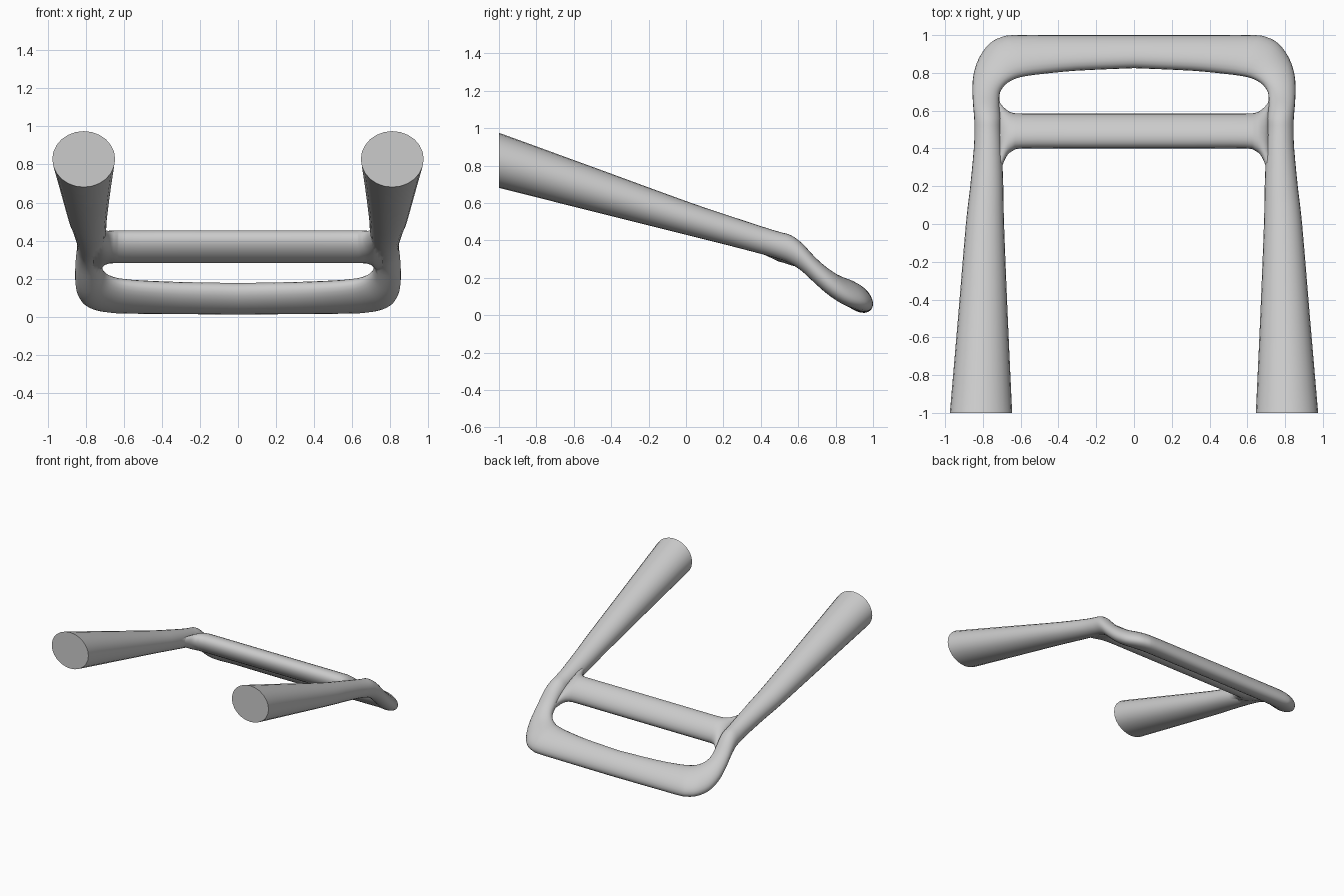
import bpy, bmesh, math
from mathutils import Vector

cube = bpy.data.objects.get("Cube")
if cube:
    bpy.data.objects.remove(cube, do_unlink=True)

SIDES = 24   # points round each tube section
STEPS = 3    # sections between two control sections

grey = bpy.data.materials.new("light grey")
grey.use_nodes = True
grey.diffuse_color = (0.6, 0.6, 0.6, 1)
grey.node_tree.nodes["Principled BSDF"].inputs["Base Color"].default_value = (0.6, 0.6, 0.6, 1)

# Side profile of the centre line: (y, z)
PROFILE = [(-1, .828), (0, .52), (.4, .402), (.5, .372), (.56, .351), (.62, .31),
           (.7, .23), (.8, .145), (.9, .085), (1, .06)]


def height(y):
    for (y0, z0), (y1, z1) in zip(PROFILE, PROFILE[1:]):
        if y <= y1:
            return z0 + (z1 - z0) * (y - y0) / (y1 - y0)
    return PROFILE[-1][1]


def refine(rows):
    """Smooth the control sections with a Catmull-Rom curve."""
    out = []
    for i in range(len(rows) - 1):
        p0, p1 = rows[max(i - 1, 0)], rows[i]
        p2, p3 = rows[i + 1], rows[min(i + 2, len(rows) - 1)]
        for s in range(STEPS):
            t = s / STEPS
            out.append([.5 * (2 * b + (c - a) * t + (2 * a - 5 * b + 4 * c - d) * t * t
                              + (3 * b - a - 3 * c + d) * t ** 3)
                        for a, b, c, d in zip(p0, p1, p2, p3)])
    return out + [list(rows[-1])]


def half_tube(name, sections):
    """Loft ellipses from the +x end to x = 0, then mirror.
    Section: edge point x, y; opposite edge point x, y; half thickness."""
    rows = [(ax, ay, height(ay), bx, by, height(by), h) for ax, ay, bx, by, h in sections]
    bm = bmesh.new()
    rings = []
    for r in refine(rows):
        p, q = Vector(r[0:3]), Vector(r[3:6])
        centre, side, up = (p + q) / 2, (p - q) / 2, Vector((0, 0, r[6]))
        rings.append([bm.verts.new(centre + side * math.cos(a) + up * math.sin(a))
                      for a in (2 * math.pi * k / SIDES for k in range(SIDES))])
    for r0, r1 in zip(rings, rings[1:]):
        for k in range(SIDES):
            n = (k + 1) % SIDES
            bm.faces.new((r0[k], r0[n], r1[n], r1[k]))
    bm.faces.new(rings[0])
    # mirror across x = 0 and weld the seam
    copy = bmesh.ops.duplicate(bm, geom=bm.verts[:] + bm.edges[:] + bm.faces[:])["geom"]
    for v in copy:
        if isinstance(v, bmesh.types.BMVert):
            v.co.x *= -1
    bmesh.ops.remove_doubles(bm, verts=bm.verts[:], dist=1e-4)
    bmesh.ops.recalc_face_normals(bm, faces=bm.faces[:])
    mesh = bpy.data.meshes.new(name)
    bm.to_mesh(mesh)
    bm.free()
    mesh.materials.append(grey)
    obj = bpy.data.objects.new(name, mesh)
    bpy.context.collection.objects.link(obj)
    return obj


# Tapered legs that bend down and round into the rear bar
frame = half_tube("handle_frame", [
    (.975, -1, .645, -1, .147),
    (.932, -.5, .668, -.5, .119),
    (.89, 0, .688, 0, .09),
    (.867, .2, .692, .2, .081),
    (.848, .4, .70, .4, .074),
    (.845, .5, .705, .5, .073),
    (.846, .56, .705, .56, .077),
    (.851, .62, .712, .62, .075),
    (.855, .70, .712, .68, .07),
    (.85, .79, .70, .715, .07),
    (.82, .88, .67, .747, .071),
    (.765, .955, .62, .772, .073),
    (.70, .99, .56, .785, .075),
    (.63, 1, .48, .795, .075),
    (.35, 1, .30, .812, .075),
    (0, 1, 0, .825, .075),
])

# Cross bar, flaring into fillets where it meets the legs
bar = half_tube("cross_bar", [
    (.76, .24, .76, .68, .035),
    (.72, .26, .72, .665, .05),
    (.695, .315, .705, .635, .064),
    (.67, .365, .675, .605, .073),
    (.64, .388, .645, .59, .078),
    (.59, .4, .59, .585, .08),
    (.3, .4, .3, .585, .08),
    (0, .4, 0, .585, .08),
])

# Fuse the bar into the frame
union = frame.modifiers.new("fuse", "BOOLEAN")
union.operation = "UNION"
union.solver = "EXACT"
union.object = bar
bpy.ops.object.select_all(action="DESELECT")
bpy.context.view_layer.objects.active = frame
frame.select_set(True)
bpy.ops.object.modifier_apply(modifier=union.name)
bpy.data.objects.remove(bar, do_unlink=True)
bpy.ops.object.shade_smooth_by_angle(angle=math.radians(50))
